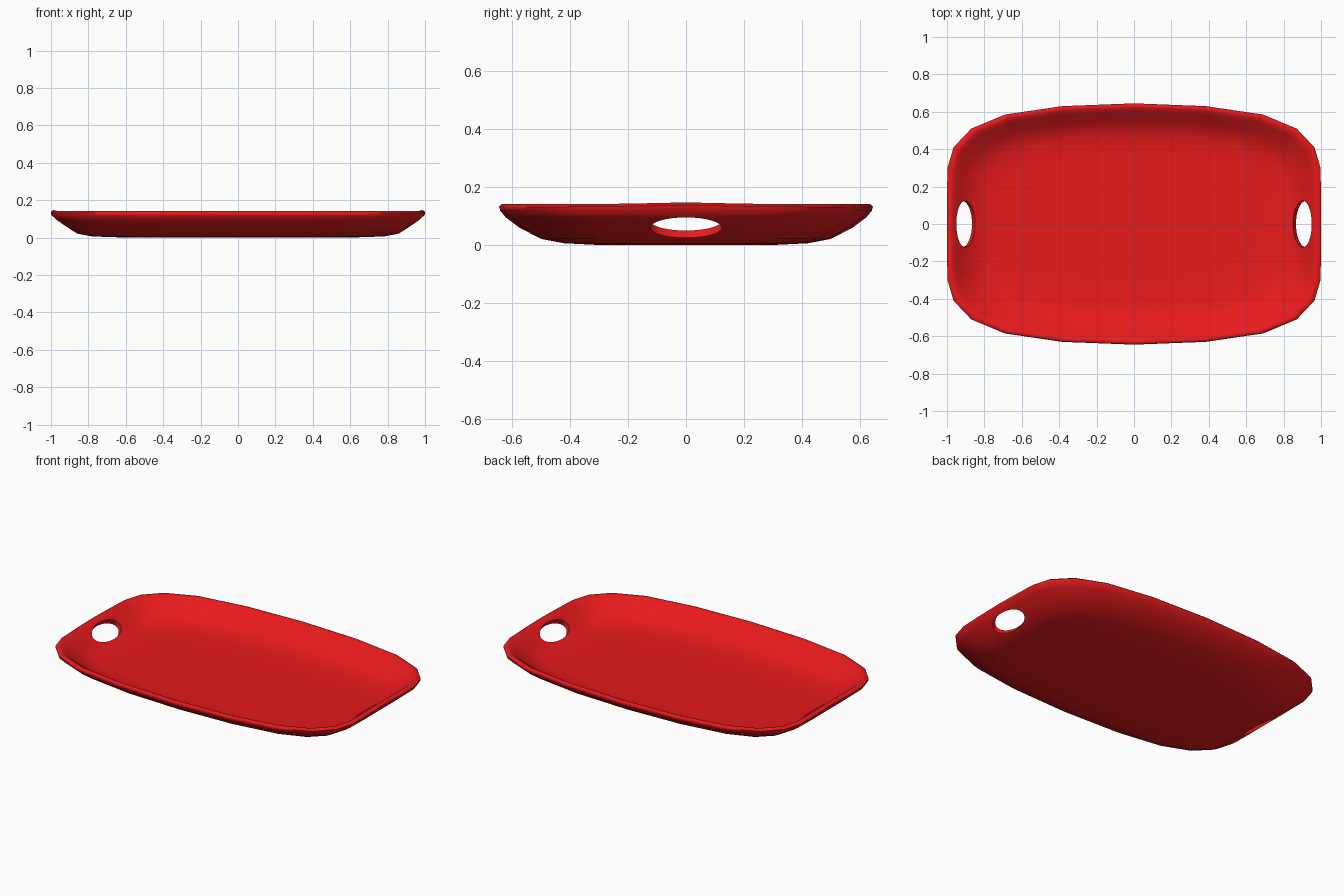
import bpy, bmesh, math

if "Cube" in bpy.data.objects:
    bpy.data.objects.remove(bpy.data.objects["Cube"])

# Outline of one quadrant at the rim, from the right end round to the back
QUAD = [(1, 0), (1, 0.15), (0.997, 0.3), (0.965, 0.41), (0.87, 0.51),
        (0.69, 0.585), (0.385, 0.63), (0, 0.645)]
half = QUAD + [(-x, y) for x, y in QUAD[-2::-1]]
OUTLINE = half + [(x, -y) for x, y in half[-2:0:-1]]

# Section: half length, half width, height - underside, rim, then inside
SECTION = [(0.60, 0.30, 0.0), (0.78, 0.42, 0.006), (0.86, 0.50, 0.021),
           (0.92, 0.575, 0.06), (0.97, 0.622, 0.095), (0.998, 0.641, 0.118),
           (1.0, 0.645, 0.132), (0.988, 0.637, 0.141), (0.97, 0.622, 0.138),
           (0.95, 0.60, 0.121), (0.90, 0.555, 0.082), (0.85, 0.51, 0.05),
           (0.80, 0.46, 0.036), (0.72, 0.38, 0.031), (0.55, 0.28, 0.03)]

# Tray shell
bm = bmesh.new()
rings = []
for rx, ry, z in SECTION:
    ring = []
    for x, y in OUTLINE:
        px, py = x * rx, y * ry / 0.645
        lift = 0.006 * math.exp(-(py / 0.17) ** 2) if abs(px) > 0.8 and z > 0.1 else 0
        ring.append(bm.verts.new((px, py, z + lift)))
    rings.append(ring)
n = len(OUTLINE)
for a, b in zip(rings, rings[1:]):
    for i in range(n):
        j = (i + 1) % n
        bm.faces.new((a[i], a[j], b[j], b[i]))
bm.faces.new(rings[0])
bm.faces.new(rings[-1])
bmesh.ops.recalc_face_normals(bm, faces=bm.faces)
mesh = bpy.data.meshes.new("tray")
bm.to_mesh(mesh)
bm.free()
tray = bpy.data.objects.new("tray", mesh)
bpy.context.collection.objects.link(tray)

# Oval hand holes cut square to the sloping ends
for s in (1, -1):
    bpy.ops.mesh.primitive_cylinder_add(vertices=32, radius=1, depth=2,
                                        location=(0.91 * s, 0, 0.073),
                                        rotation=(0, -0.58 * s, 0))
    cutter = bpy.context.object
    cutter.name = "hand_hole_cutter"
    cutter.scale = (0.063, 0.124, 0.08)
    cutter.hide_render = True
    mod = tray.modifiers.new("hand_hole", 'BOOLEAN')
    mod.operation = 'DIFFERENCE'
    mod.solver = 'EXACT'
    mod.object = cutter
    bpy.context.view_layer.objects.active = tray
    bpy.ops.object.modifier_apply(modifier=mod.name)
    bpy.data.objects.remove(cutter, do_unlink=True)

# Red plastic and smooth shading
mat = bpy.data.materials.new("red_plastic")
mat.diffuse_color = (0.8, 0.01, 0.012, 1)
mat.use_nodes = True
mat.node_tree.nodes["Principled BSDF"].inputs["Base Color"].default_value = mat.diffuse_color
tray.data.materials.clear()
tray.data.materials.append(mat)
bpy.ops.object.select_all(action='DESELECT')
tray.select_set(True)
bpy.context.view_layer.objects.active = tray
bpy.ops.object.shade_smooth_by_angle(angle=math.radians(60))
